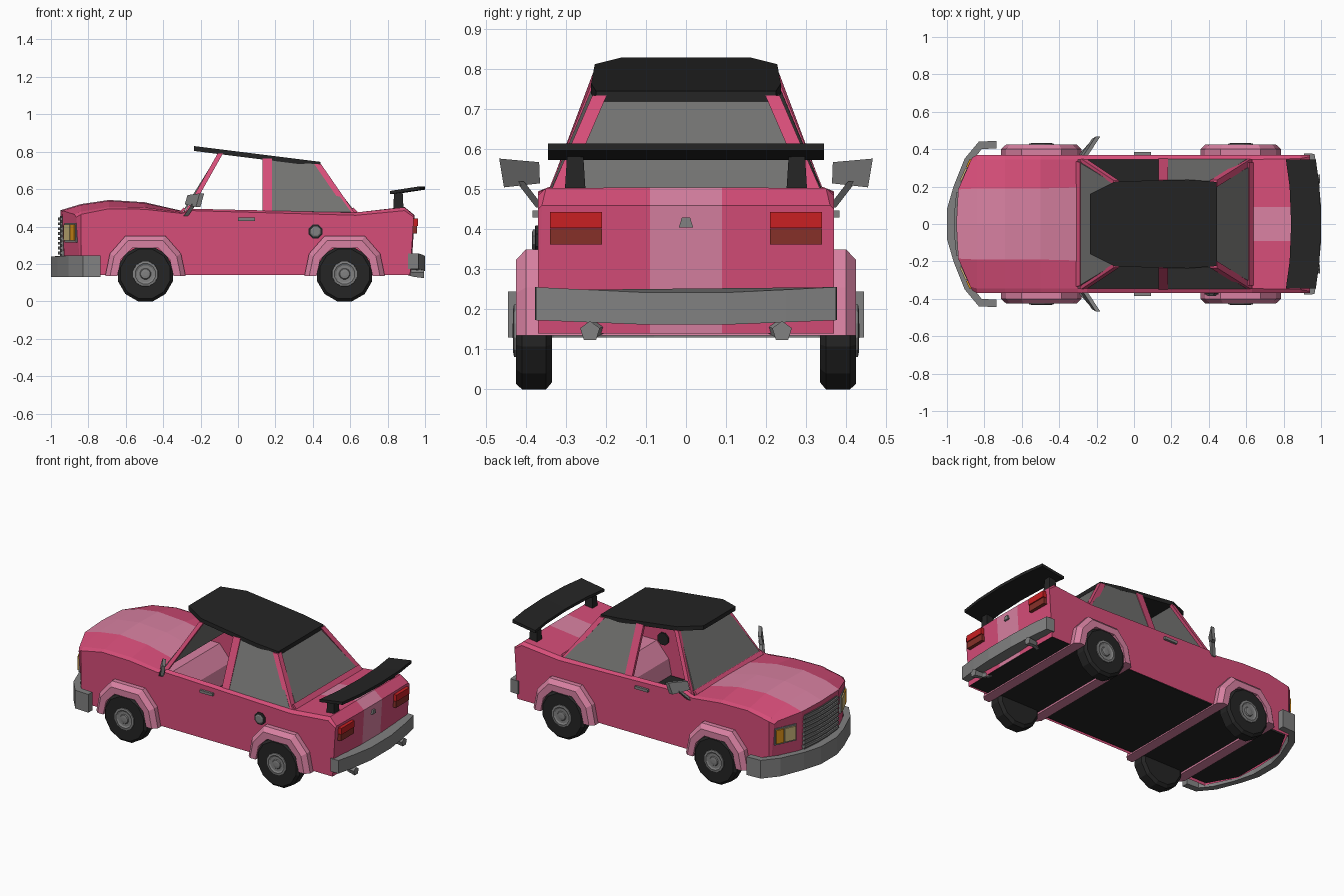
import bpy, bmesh, math
from mathutils import Vector

if "Cube" in bpy.data.objects:
    bpy.data.objects.remove(bpy.data.objects["Cube"])

def mat(name, r, g, b):
    m = bpy.data.materials.new(name)
    m.diffuse_color = (r, g, b, 1)
    m.use_nodes = True
    m.node_tree.nodes["Principled BSDF"].inputs["Base Color"].default_value = m.diffuse_color
    return m

PINK = mat("body pink", .67, .075, .19)
LIGHT = mat("light pink", .69, .22, .36)
BLACK = mat("black", .018, .018, .018)
SILVER = mat("silver grey", .22, .22, .22)
GLASS = mat("glass grey", .17, .17, .165)
RED = mat("lamp red", .58, .014, .016)
BROWN = mat("lamp brown", .24, .03, .022)
ORANGE = mat("lamp orange", .75, .3, .01)
CREAM = mat("lamp cream", .6, .47, .2)

def finish(name, bm, *mats, recalc=True):
    if recalc:
        bmesh.ops.recalc_face_normals(bm, faces=bm.faces)
    me = bpy.data.meshes.new(name)
    bm.to_mesh(me)
    bm.free()
    ob = bpy.data.objects.new(name, me)
    bpy.context.collection.objects.link(ob)
    for m in mats:
        me.materials.append(m)
    return ob

def loft(name, rings, m):
    """Closed solid through rings with equal point counts."""
    bm = bmesh.new()
    vs = [[bm.verts.new(p) for p in r] for r in rings]
    n = len(rings[0])
    for a, b in zip(vs, vs[1:]):
        for i in range(n):
            bm.faces.new((a[i], a[(i + 1) % n], b[(i + 1) % n], b[i]))
    bm.faces.new(vs[0][::-1])
    bm.faces.new(vs[-1])
    return finish(name, bm, m)

def box(name, x0, x1, y0, y1, z0, z1, m):
    return loft(name, [[(x0, y0, z), (x1, y0, z), (x1, y1, z), (x0, y1, z)] for z in (z0, z1)], m)

def beam(name, p, q, wx, wy, m):
    return loft(name, [[(c[0] + i * wx, c[1] + j * wy, c[2])
                        for i, j in ((-1, -1), (1, -1), (1, 1), (-1, 1))] for c in (p, q)], m)

def plate(name, quad, t, m):
    """Thin panel from a flat outline."""
    q = [Vector(p) for p in quad]
    n = (q[1] - q[0]).cross(q[2] - q[0]).normalized() * t / 2
    return loft(name, [[p - n for p in q], [p + n for p in q]], m)

def lathe_y(name, cx, cz, prof, n, m):
    """Round part about the y axis; prof is (radius, y)."""
    ang = [2 * math.pi * (i + .5) / n for i in range(n)]
    return loft(name, [[(cx + r * math.cos(a), y, cz + r * math.sin(a)) for a in ang] for r, y in prof], m)

def strip(name, outer, inner, zlo, zhi, m):
    """Bent bar from half outlines mirrored in y; heights depend on y."""
    full = lambda h: h + [(x, -y) for x, y in h[::-1]]
    ring = full(outer) + full(inner)[::-1]
    return loft(name, [[(x, y, f(abs(y))) for x, y in ring] for f in (zlo, zhi)], m)

# Body shell: half sections of sill, shoulder, top edge, stripe edge, centre
def sec(x, zs, y2, z2, y3, z3, zc):
    return [(x, .37, .14), (x, .37, zs), (x, y2, z2), (x, y3, z3), (x, 0, zc)]
c = (-.84, .355, .14)
rows = [
    [c, c, c, (-.925, .185, .14), (-.935, 0, .14)],
    [c, (-.865, .355, .45), (-.875, .335, .465), (-.94, .185, .485), (-.95, 0, .487)],
    sec(-.84, .465, .345, .48, .19, .515, .52),
    sec(-.69, .495, .345, .505, .19, .537, .542),
    sec(-.5, .492, .345, .503, .19, .525, .53),
    sec(-.3, .47, .345, .476, .195, .482, .484),
    sec(-.25, .485, .345, .495, .09, .49, .49),
    sec(.63, .46, .345, .475, .09, .475, .475),
    sec(.89, .485, .35, .503, .09, .505, .505),
    [(.92, .37, .14), (.94, .37, .45), (.94, .36, .46), (.945, .09, .46), (.945, 0, .46)],
    [(.92, .37, .14)] * 3 + [(.925, .09, .14), (.925, 0, .14)],
]
OPEN = (5, 6)          # cabin gap, no top
bm = bmesh.new()
grid = [[bm.verts.new((x, -y, z)) for x, y, z in r] + [bm.verts.new(p) for p in r[-2::-1]] for r in rows]
for i in range(len(rows) - 1):
    for k in range(8):
        if i in OPEN and 2 <= k <= 5:
            continue
        f = bm.faces.new((grid[i][k], grid[i + 1][k], grid[i + 1][k + 1], grid[i][k + 1]))
        f.material_index = 1 if k in (3, 4) and i > 0 else 0
bmesh.ops.remove_doubles(bm, verts=bm.verts, dist=1e-5)
bmesh.ops.dissolve_degenerate(bm, edges=bm.edges, dist=1e-5)
finish("body_shell", bm, PINK, LIGHT, recalc=False)

# Floor pan
half = [(.915, .365), (-.83, .35), (-.925, .18)]
loft("floor_pan", [[(x, y, z) for x, y in half] + [(x, -y, z) for x, y in half[::-1]] for z in (.145, .158)], BLACK)

# Wheel arches running across the car
out = [(-.215, 0), (-.19, .12), (-.107, .215), (.107, .215), (.19, .12), (.215, 0)]
inn = [(-.15, 0), (-.13, .09), (-.07, .15), (.07, .15), (.13, .09), (.15, 0)]
for nm, cx in (("front", -.495), ("rear", .57)):
    rings = []
    for y, s in ((-.425, .88), (-.4, 1), (.4, 1), (.425, .88)):
        rings.append([(cx + x * s, y, .135 + z * s) for x, z in out] +
                     [(cx + x, y, .135 + z) for x, z in inn[::-1]])
    loft(nm + "_wheel_arch", rings, LIGHT)

# Roof slab, sloping to the rear
rt = lambda x: .83 - .125 * (x + .235)
half = [(-.235, .16), (-.1, .228), (.29, .237), (.44, .225)]
ring = half + [(x, -y) for x, y in half[::-1]]
loft("roof", [[(x, y, rt(x) - d) for x, y in ring] for d in (.026, 0)], BLACK)

# Windscreen and rear window
def span(x0, y0, z0, x1, y1, z1):
    return [(x0, -y0, z0), (x0, y0, z0), (x1, y1, z1), (x1, -y1, z1)]
plate("windscreen", span(-.29, .33, .483, -.1, .215, .79), .008, GLASS)
plate("rear_window", span(.622, .31, .478, .43, .205, .725), .008, GLASS)
plate("rear_window_base", span(.635, .33, .472, .612, .33, .497), .014, PINK)
plate("windscreen_base", span(-.305, .335, .477, -.285, .33, .497), .014, PINK)

for s, side in ((-1, "right"), (1, "left")):
    # Pillars and side glass
    beam(side + "_front_pillar", (-.275, s * .342, .47), (-.095, s * .222, .79), .014, .011, PINK)
    beam(side + "_middle_pillar", (.157, s * .345, .47), (.157, s * .226, .765), .025, .01, PINK)
    beam(side + "_rear_pillar", (.615, s * .335, .46), (.425, s * .216, .735), .018, .018, PINK)
    plate(side + "_rear_side_glass", [(.17, s * .345, .48), (.605, s * .345, .475),
          (.42, s * .226, .73), (.17, s * .226, .765)], .008, GLASS)
    # Mirror on a stem
    beam(side + "_mirror_stem", (-.28, s * .365, .455), (-.235, s * .415, .52), .012, .01, SILVER)
    loft(side + "_mirror", [[(-.285 + dx, s * (.365 + dz), .515 + dz), (-.225 + dx, s * .455, .505),
         (-.205 + dx, s * .467, .577), (-.27 + dx, s * .367, .568)] for dx, dz in ((0, .003), (.024, 0))], SILVER)
    # Door handle
    box(side + "_door_handle", 0, .09, s * .368, s * .384, .43, .447, SILVER)
    # Wheels
    for nm, cx in (("front", -.495), ("rear", .57)):
        k = .147 / math.cos(math.pi / 12)
        lathe_y(f"{side}_{nm}_tyre", cx, .147, [(r * k, s * y) for r, y in
                ((.88, .335), (1, .35), (1, .41), (.9, .425), (.5, .425))], 12, BLACK)
        lathe_y(f"{side}_{nm}_hub", cx, .147, [(r, s * y) for r, y in
                ((.07, .42), (.068, .43), (.056, .432), (.046, .427), (.03, .427), (.026, .432), (.012, .434))], 12, SILVER)
    # Headlight on the slanted nose corner
    def lamp(name, t0, t1, z0, z1, o, m):
        pts = [(-.857 - .08 * t - .905 * d, s * (.355 - .17 * t + .426 * d))
               for t, d in ((t0, -.02), (t1, -.02), (t1, o), (t0, o))]
        loft(f"{side}_{name}", [[(x, y, z) for x, y in pts] for z in (z0, z1)], m)
    lamp("headlight_frame", .04, .8, .315, .42, .008, SILVER)
    lamp("indicator", .08, .33, .325, .41, .016, ORANGE)
    lamp("headlight", .37, .76, .325, .41, .016, CREAM)
    # Tail lights
    a, b = s * .21, s * .34
    box(side + "_tail_light_upper", .92, .962, a, b, .404, .444, RED)
    box(side + "_tail_light_lower", .92, .957, a, b, .362, .402, BROWN)
    # Exhaust pipe, five sided
    loft(side + "_exhaust", [[(x, s * y + r * math.sin(i * 1.2566), z + r * math.cos(i * 1.2566)) for i in range(5)]
         for x, y, z, r in ((.88, .2, .16, .016), (.94, .235, .147, .02), (.995, .24, .145, .026))], SILVER)
    # Spoiler support
    loft(side + "_spoiler_support", [[(x0, s * (.277 - w), z), (x1, s * (.277 - w), z), (x1, s * (.277 + w), z),
         (x0, s * (.277 + w), z)] for x0, x1, w, z in ((.83, .885, .026, .495), (.835, .88, .02, .59))], BLACK)

# Rear wing, bowed in plan
loft("spoiler", [[(x, y, .573), (x, y, .59), (x + .16, y, .615), (x + .16, y, .597)]
     for y, x in ((-.345, .812), (-.2, .832), (0, .84), (.2, .832), (.345, .812))], BLACK)

# Bumpers
strip("front_bumper", [(-.735, .445), (-.83, .44), (-.905, .35), (-.965, .2), (-1, .08)],
      [(-.735, .405), (-.815, .4), (-.87, .33), (-.925, .2), (-.955, .08)],
      lambda y: .13, lambda y: .245 if y > .3 else .24, SILVER)
strip("rear_bumper", [(.91, .378), (.965, .375), (.985, .25), (1, .1)],
      [(.91, .35), (.92, .34), (.93, .25), (.93, .1)],
      lambda y: .162 + .04 * max(0, y - .1), lambda y: .242 + .05 * max(0, y - .1), SILVER)

# Grille with slats
strip("grille_back", [(-.942, .165), (-.953, .05)], [(-.915, .165), (-.92, .05)],
      lambda y: .2, lambda y: .455, GLASS)
for i in range(9):
    z = .225 + i * .026
    strip(f"grille_slat_{i + 1}", [(-.95, .17), (-.962, .05)], [(-.92, .17), (-.93, .05)],
          lambda y: z, lambda y: z + .015, SILVER)

# Fuel cap and boot catch
lathe_y("fuel_cap_ring", .415, .373, [(.04, -.36), (.04, -.376), (.035, -.378)], 8, BLACK)
lathe_y("fuel_cap", .415, .373, [(.029, -.37), (.029, -.382), (.022, -.385)], 8, SILVER)
loft("boot_catch", [[(x, -.018, .405), (x, .018, .405), (x, .01, .43), (x, -.01, .43)] for x in (.93, .953)], SILVER)
